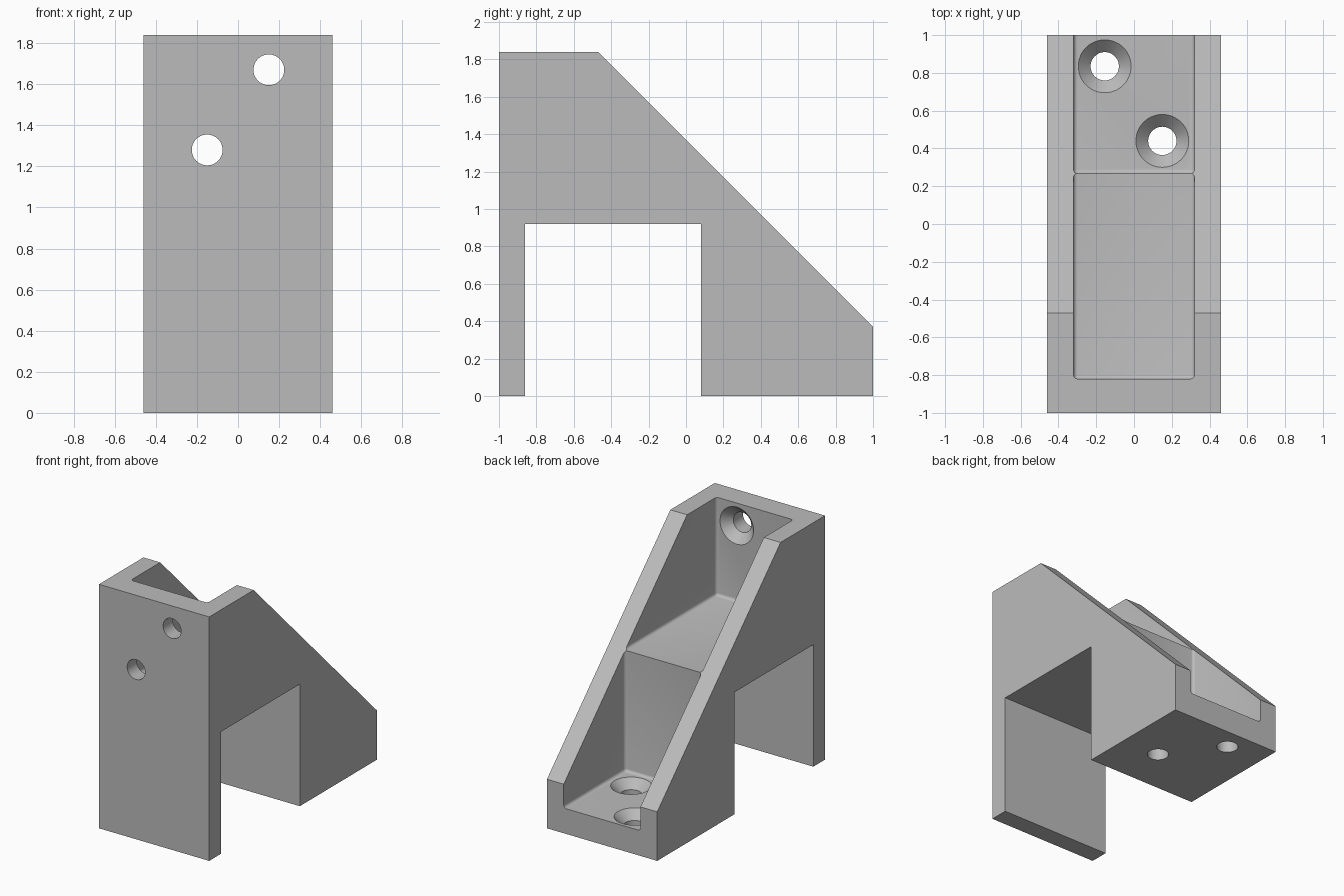
import bpy, bmesh, math
from mathutils import Matrix, Vector

if "Cube" in bpy.data.objects:
    bpy.data.objects.remove(bpy.data.objects["Cube"], do_unlink=True)

grey = bpy.data.materials.new("plain_grey")
grey.use_nodes = True
colour = (0.5, 0.5, 0.5, 1)
grey.diffuse_color = colour
grey.node_tree.nodes["Principled BSDF"].inputs["Base Color"].default_value = colour

WALL = 0.18          # plate thickness
HALF, INNER = 0.46, 0.32
FRONT_IN = -1 + WALL
STEP_Y, STEP_Z, FLOOR_Z = 0.267, 1.10, 0.19
FILLET = 0.022


def add_object(name, bm):
    bmesh.ops.recalc_face_normals(bm, faces=bm.faces)
    mesh = bpy.data.meshes.new(name)
    bm.to_mesh(mesh)
    bm.free()
    mesh.materials.append(grey)
    ob = bpy.data.objects.new(name, mesh)
    bpy.context.collection.objects.link(ob)
    return ob


def extrude_profile(points, half):
    """Solid from a (y, z) outline, centred on x."""
    bm = bmesh.new()
    face = bm.faces.new([bm.verts.new((-half, y, z)) for y, z in points])
    out = bmesh.ops.extrude_face_region(bm, geom=[face])["geom"]
    verts = [g for g in out if isinstance(g, bmesh.types.BMVert)]
    bmesh.ops.translate(bm, verts=verts, vec=(2 * half, 0, 0))
    return bm


def cone_cutter(name, centre, axis, low, high, r_low, r_high):
    """Round cutter spanning low..high along the axis."""
    bm = bmesh.new()
    turn = Vector(axis).to_track_quat('Z', 'Y').to_matrix().to_4x4()
    place = Matrix.Translation(centre) @ turn @ Matrix.Translation((0, 0, (low + high) / 2))
    bmesh.ops.create_cone(bm, cap_ends=True, segments=48, radius1=r_low,
                          radius2=r_high, depth=high - low, matrix=place)
    return add_object(name, bm)


# Bracket body with two feet and a sloping back
bracket = add_object("bracket", extrude_profile(
    [(-1, 0), (-0.86, 0), (-0.86, 0.92), (0.08, 0.92), (0.08, 0),
     (1, 0), (1, 0.37), (-0.47, 1.84), (-1, 1.84)], HALF))

# Stepped pocket between the side walls, with small fillets
bm = extrude_profile(
    [(FRONT_IN, STEP_Z), (STEP_Y, STEP_Z), (STEP_Y, FLOOR_Z),
     (1.2, FLOOR_Z), (1.2, 2.1), (FRONT_IN, 2.1)], INNER)
rounded = []
for e in bm.edges:
    mid = (e.verts[0].co + e.verts[1].co) / 2
    nose = abs(mid.x) < 0.01 and abs(mid.y - STEP_Y) < 0.01 and mid.z > 1
    if mid.y < 1.1 and mid.z < 2.05 and not nose:
        rounded.append(e)
bmesh.ops.bevel(bm, geom=rounded, offset=FILLET, segments=4, profile=0.5, affect='EDGES')
cutters = [add_object("pocket_cutter", bm)]

# Countersunk screw holes: two through the front wall, two through the base
holes = [((0.15, FRONT_IN, 1.67), (0, 1, 0)), ((-0.15, FRONT_IN, 1.28), (0, 1, 0)),
         ((-0.155, 0.835, FLOOR_Z), (0, 0, 1)), ((0.15, 0.44, FLOOR_Z), (0, 0, 1))]
R, SINK = 0.075, 0.14
for centre, axis in holes:
    cutters.append(cone_cutter("hole_cutter", centre, axis, -0.3, 0.03, R, R))
    cutters.append(cone_cutter("sink_cutter", centre, axis, -0.08, 0.02, SINK - 0.08, SINK + 0.02))

for c in cutters:
    c.hide_render = True
    mod = bracket.modifiers.new(c.name, 'BOOLEAN')
    mod.operation = 'DIFFERENCE'
    mod.solver = 'EXACT'
    mod.object = c

# Bake the cuts and discard the cutters
bpy.context.view_layer.update()
graph = bpy.context.evaluated_depsgraph_get()
cut_mesh = bpy.data.meshes.new_from_object(bracket.evaluated_get(graph))
bracket.modifiers.clear()
bracket.data = cut_mesh
cut_mesh.materials.clear()
cut_mesh.materials.append(grey)
for c in cutters:
    bpy.data.objects.remove(c, do_unlink=True)

bpy.ops.object.select_all(action='DESELECT')
bracket.select_set(True)
bpy.context.view_layer.objects.active = bracket
bpy.ops.object.shade_smooth_by_angle(angle=math.radians(30))
